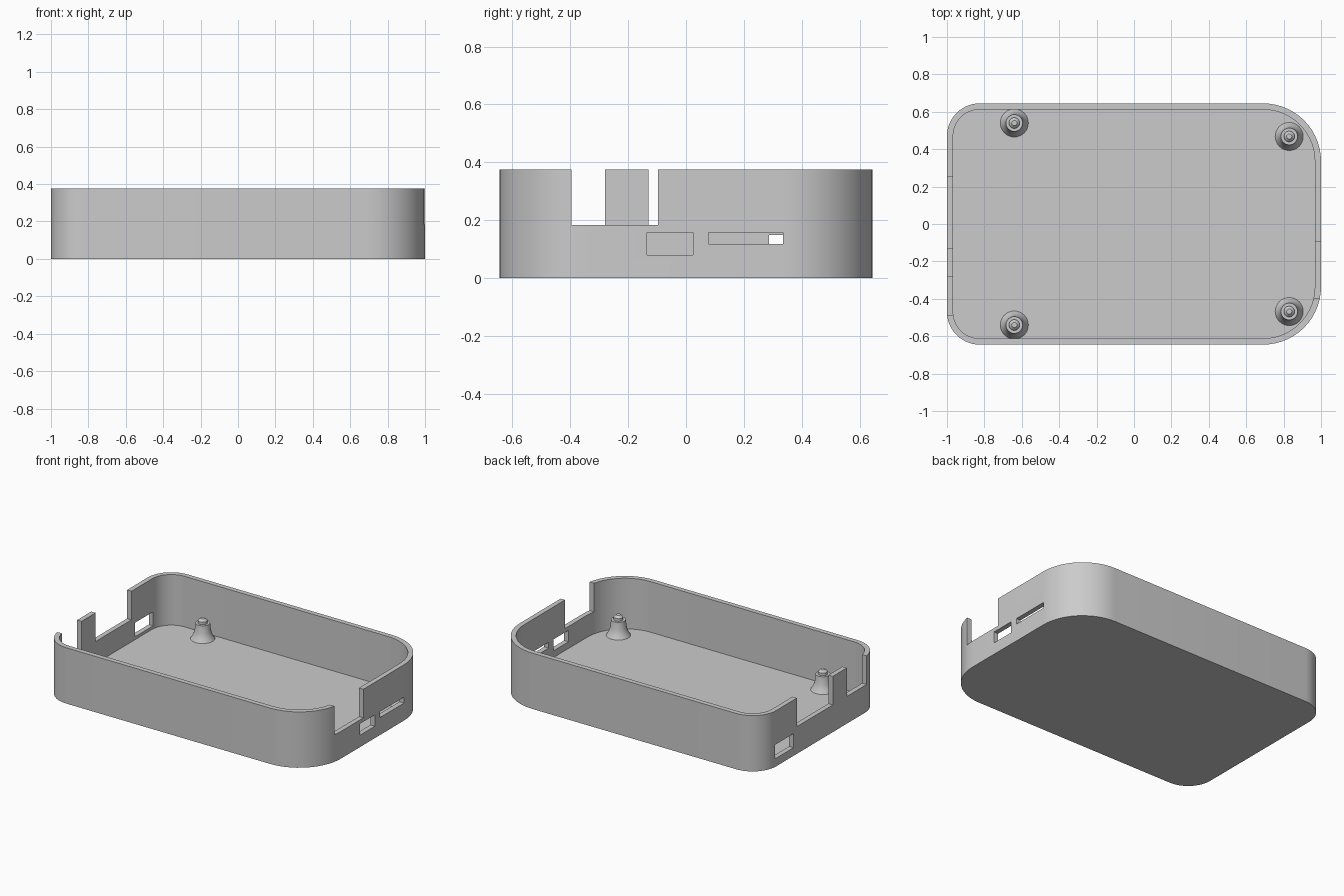
import bpy
import bmesh
from math import cos, sin, pi, radians
from mathutils import Matrix

cube = bpy.data.objects.get("Cube")
if cube:
    bpy.data.objects.remove(cube, do_unlink=True)

HALF_X, HALF_Y, HEIGHT = 1.0, 0.645, 0.375
WALL, FLOOR = 0.033, 0.035
R_LEFT, R_RIGHT = 0.31, 0.175   # corner radii at +x and at -x

grey = bpy.data.materials.new("light grey plastic")
grey.use_nodes = True
colour = (0.6, 0.6, 0.6, 1)
grey.diffuse_color = colour
grey.node_tree.nodes["Principled BSDF"].inputs["Base Color"].default_value = colour


def add_object(name, bm):
    bmesh.ops.recalc_face_normals(bm, faces=bm.faces)
    mesh = bpy.data.meshes.new(name)
    bm.to_mesh(mesh)
    bm.free()
    mesh.materials.append(grey)
    obj = bpy.data.objects.new(name, mesh)
    bpy.context.collection.objects.link(obj)
    return obj


def activate(obj):
    bpy.ops.object.select_all(action='DESELECT')
    obj.select_set(True)
    bpy.context.view_layer.objects.active = obj


def rounded_slab(name, inset, z0, z1, steps=14):
    """Plate with two wide and two tight corners."""
    bm = bmesh.new()
    ring = []
    corners = ((1, 1, R_LEFT), (-1, 1, R_RIGHT), (-1, -1, R_RIGHT), (1, -1, R_LEFT))
    for quarter, (sx, sy, r) in enumerate(corners):
        for i in range(steps + 1):
            a = (quarter + i / steps) * pi / 2
            ring.append(bm.verts.new((sx * (HALF_X - r) + (r - inset) * cos(a),
                                      sy * (HALF_Y - r) + (r - inset) * sin(a), z0)))
    face = bm.faces.new(ring)
    out = bmesh.ops.extrude_face_region(bm, geom=[face])
    top = [v for v in out["geom"] if isinstance(v, bmesh.types.BMVert)]
    bmesh.ops.translate(bm, vec=(0, 0, z1 - z0), verts=top)
    return add_object(name, bm)


def box(name, x, y0, y1, z0, z1):
    bm = bmesh.new()
    place = Matrix.Translation((x, (y0 + y1) / 2, (z0 + z1) / 2))
    size = Matrix.Diagonal((0.3, y1 - y0, z1 - z0, 1))
    bmesh.ops.create_cube(bm, size=1, matrix=place @ size)
    return add_object(name, bm)


def cut(target, cutter):
    cutter.hide_render = True
    activate(target)
    mod = target.modifiers.new("cut", 'BOOLEAN')
    mod.operation = 'DIFFERENCE'
    mod.solver = 'EXACT'
    mod.object = cutter
    bpy.ops.object.modifier_apply(modifier=mod.name)
    bpy.data.objects.remove(cutter, do_unlink=True)


# Open tray
tray = rounded_slab("tray", 0, 0, HEIGHT)
cut(tray, rounded_slab("cavity_cutter", WALL, FLOOR, HEIGHT + 0.1))

# Notches and ports in the end walls: side, y range, z range
NOTCH, OVER = 0.183, 0.5
openings = (
    (1, -0.396, -0.097, NOTCH, OVER),
    (1, -0.135, 0.025, 0.08, 0.157),
    (1, 0.077, 0.335, 0.118, 0.157),
    (-1, -0.49, -0.28, NOTCH, OVER),
    (-1, -0.13, 0.25, NOTCH, OVER),
    (-1, 0.287, 0.48, 0.055, 0.149),
)
for side, *span in openings:
    cut(tray, box("opening_cutter", side, *span))
activate(tray)
bpy.ops.object.shade_smooth_by_angle(angle=radians(30))


def standoff(name, x, y, sides=32):
    """Flared mounting post with a chamfered pin."""
    profile = ((0.0, -0.01), (0.075, -0.01), (0.075, 0), (0.06, 0.025), (0.05, 0.055),
               (0.045, 0.105), (0.029, 0.105), (0.029, 0.122), (0.014, 0.137), (0.0, 0.137))
    bm = bmesh.new()
    verts = [bm.verts.new((r, 0, z)) for r, z in profile]
    edges = [bm.edges.new(pair) for pair in zip(verts, verts[1:])]
    bmesh.ops.spin(bm, geom=verts + edges, axis=(0, 0, 1), cent=(0, 0, 0),
                   angle=2 * pi, steps=sides)
    bmesh.ops.remove_doubles(bm, verts=bm.verts, dist=0.0001)
    obj = add_object(name, bm)
    obj.location = (x, y, FLOOR)
    activate(obj)
    bpy.ops.object.shade_smooth_by_angle(angle=radians(30))


# Four mounting posts
for end, sign in (("front", -1), ("back", 1)):
    standoff(f"{end}_left_post", 0.83, sign * 0.468)
    standoff(f"{end}_right_post", -0.64, sign * 0.54)
